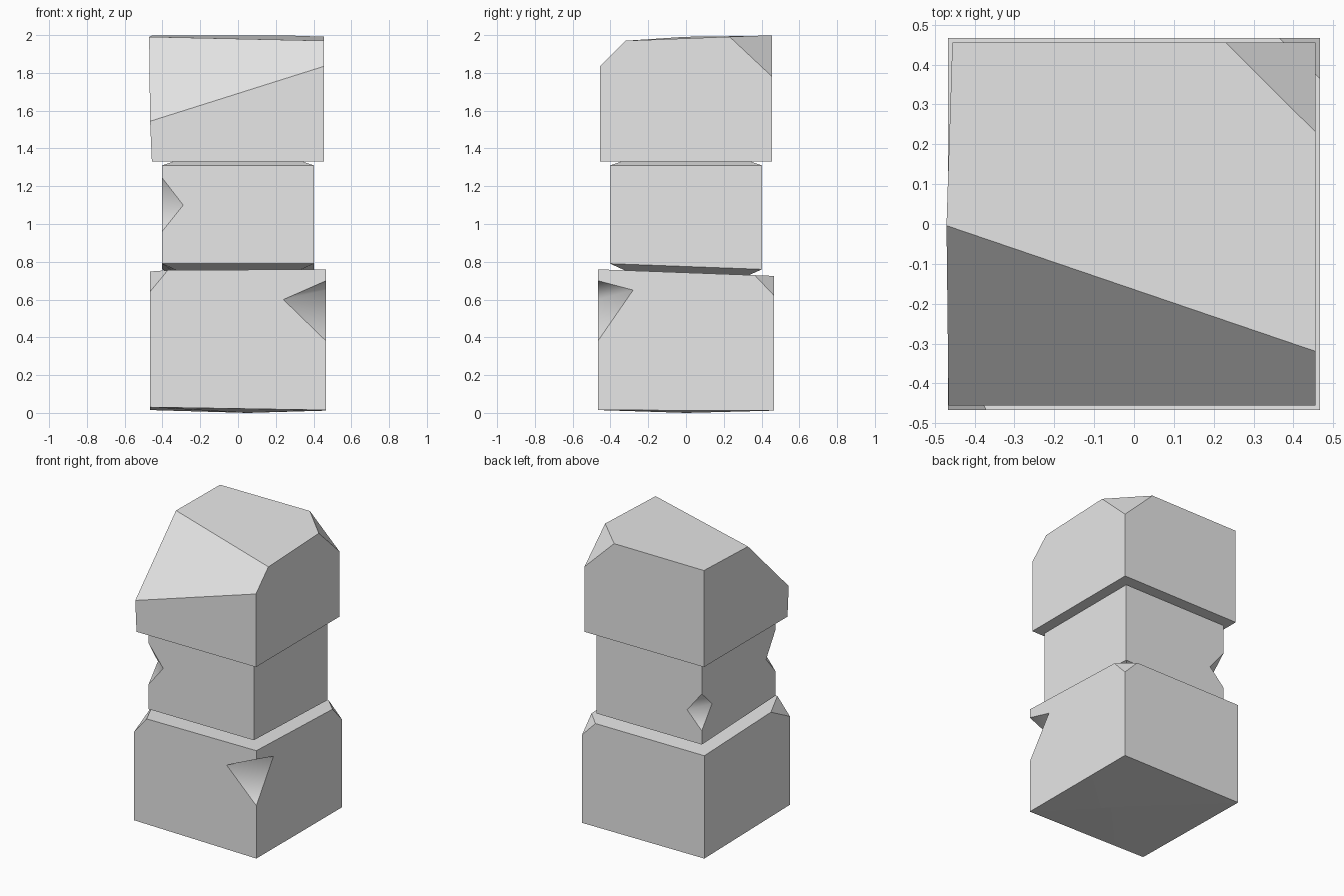
import bpy
import bmesh
from mathutils import Vector

cube = bpy.data.objects.get("Cube")
if cube:
    bpy.data.objects.remove(cube, do_unlink=True)

stone = bpy.data.materials.new("light grey stone")
stone.use_nodes = True
grey = (0.8, 0.8, 0.8, 1.0)
stone.diffuse_color = grey
stone.node_tree.nodes["Principled BSDF"].inputs["Base Color"].default_value = grey


def ring(half, heights):
    """Square cross-section: front left, front right, back right, back left."""
    signs = ((-1, -1), (1, -1), (1, 1), (-1, 1))
    return [Vector((sx * half, sy * half, z)) for (sx, sy), z in zip(signs, heights)]


def chip(bm, points):
    """Slice off everything outside the plane through three points."""
    a, b, c = (Vector(p) for p in points)
    normal = (b - a).cross(c - a).normalized()
    middle = sum((v.co for v in bm.verts), Vector()) / len(bm.verts)
    if normal.dot(middle - a) > 0:
        normal.negate()
    cut = bmesh.ops.bisect_plane(bm, geom=bm.verts[:] + bm.edges[:] + bm.faces[:],
                                 plane_co=a, plane_no=normal, clear_outer=True)
    edges = [e for e in cut["geom_cut"] if isinstance(e, bmesh.types.BMEdge)]
    bmesh.ops.contextual_create(bm, geom=edges)


def make_object(name, bm):
    bmesh.ops.recalc_face_normals(bm, faces=bm.faces[:])
    mesh = bpy.data.meshes.new(name)
    bm.to_mesh(mesh)
    bm.free()
    obj = bpy.data.objects.new(name, mesh)
    bpy.context.collection.objects.link(obj)
    return obj


def notch(obj, left, right, top, bottom):
    """Carve a wedge-shaped nick out of a vertical corner."""
    l, r, t, b = (Vector(p) for p in (left, right, top, bottom))
    mid = (l + r) / 2
    bm = bmesh.new()
    vs = [bm.verts.new(mid + (p - mid) * 1.6) for p in (l, r, t, b)]
    for i in range(4):
        bm.faces.new(vs[:i] + vs[i + 1:])
    cutter = make_object("notch_cutter", bm)
    cutter.hide_render = True
    mod = obj.modifiers.new("notch", 'BOOLEAN')
    mod.operation = 'DIFFERENCE'
    mod.solver = 'EXACT'
    mod.object = cutter
    bpy.context.view_layer.objects.active = obj
    bpy.ops.object.modifier_apply(modifier=mod.name)
    bpy.data.objects.remove(cutter, do_unlink=True)


def block(name, rings, chips=(), notches=(), base_point=None):
    bm = bmesh.new()
    loops = [[bm.verts.new(p) for p in r] for r in rings]
    base = bm.faces.new(loops[0])
    bm.faces.new(loops[-1])
    for low, high in zip(loops, loops[1:]):
        for i in range(4):
            j = (i + 1) % 4
            bm.faces.new((low[i], low[j], high[j], high[i]))
    if base_point:
        bmesh.ops.poke(bm, faces=[base])["verts"][0].co = base_point
    for points in chips:
        chip(bm, points)
    obj = make_object(name, bm)
    for points in notches:
        notch(obj, *points)
    # Only the inner crease of each nick is shaded softly
    obj.data.materials.clear()
    obj.data.materials.append(stone)
    bm = bmesh.new()
    bm.from_mesh(obj.data)
    for f in bm.faces:
        f.smooth = True
        f.material_index = 0
    for e in bm.edges:
        flat = e.is_manifold and e.calc_face_angle(0) < 0.05
        e.smooth = flat or not e.is_convex
    bm.to_mesh(obj.data)
    bm.free()
    return obj


# Lower block: two chipped top corners, one nick at the front
w = 0.467
block("lower_block",
      [ring(w, (0.03, 0.015, 0.012, 0.015)), ring(w, (0.755, 0.76, 0.725, 0.725))],
      chips=[((-0.37, -w, 0.757), (-w, -w, 0.64), (-w, -0.26, 0.748)),
             ((0.365, w, 0.725), (w, 0.365, 0.728), (w, w, 0.62))],
      notches=[((0.24, -w, 0.6), (w, -0.28, 0.65), (w, -w, 0.7), (w, -w, 0.38))],
      base_point=(0.05, 0, 0))

# Middle block: tapered ends, nicks on both left corners
m = 0.402
block("middle_block",
      [ring(0.28, (0.735, 0.735, 0.705, 0.705)), ring(m, (0.79, 0.79, 0.76, 0.76)),
       ring(m, (1.31,) * 4), ring(0.33, (1.335,) * 4)],
      notches=[((-0.29, -m, 1.1), (-m, -0.3, 1.08), (-m, -m, 1.245), (-m, -m, 0.96)),
               ((-0.29, m, 0.97), (-m, 0.29, 1.0), (-m, m, 1.11), (-m, m, 0.855))])

# Upper block: broad slanted cut at the front, small chip at the back
u = 0.456
crown = ring(u, (1.985, 1.965, 2.0, 1.997))
crown[0].x = -0.485
block("upper_block", [ring(u, (1.33,) * 4), crown],
      chips=[((-0.462, -u, 1.545), (u, -u, 1.835), (u, -0.32, 1.97)),
             ((0.23, u, 1.999), (u, 0.23, 1.992), (u, u, 1.78))])
